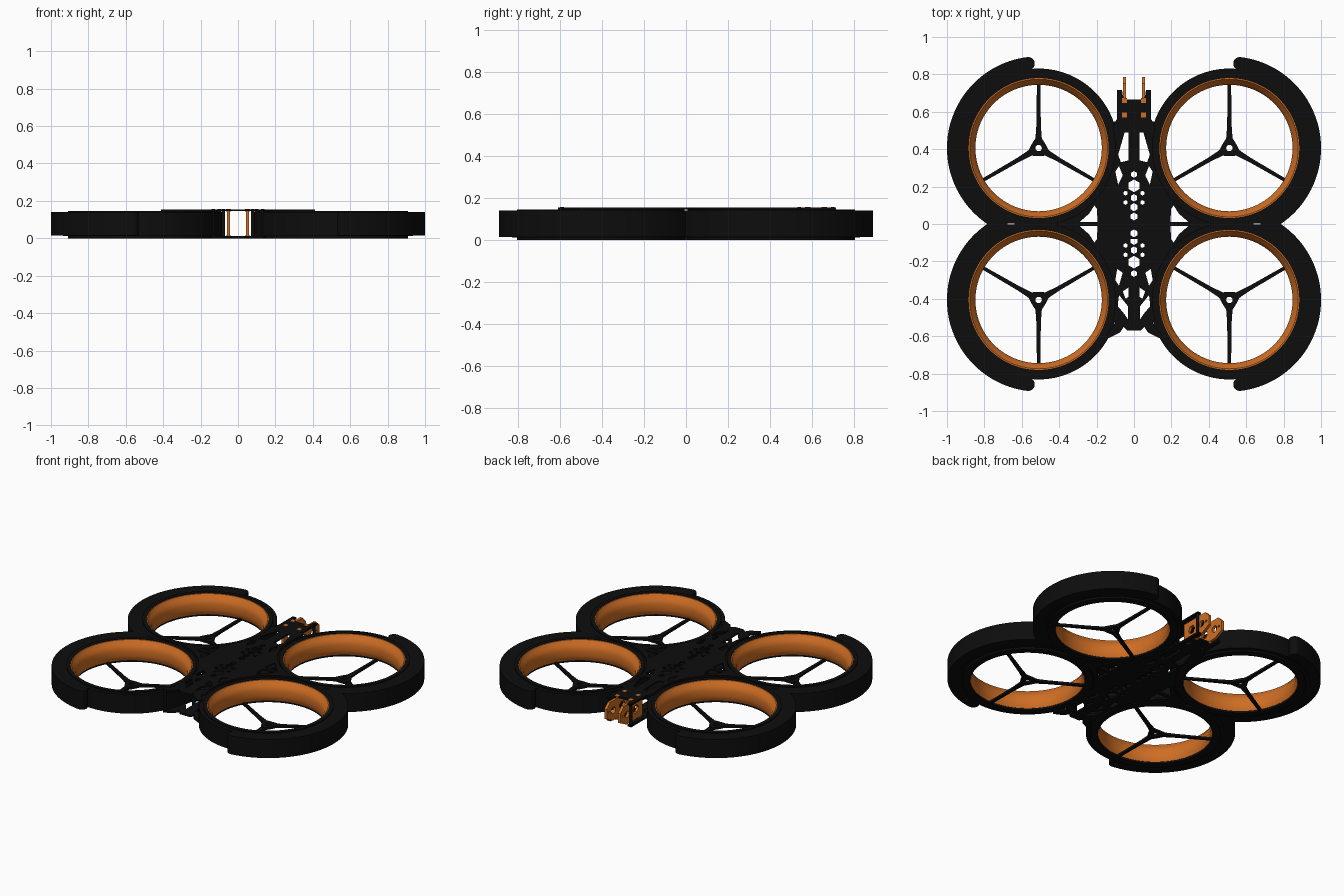
import bpy, bmesh
from math import sin, cos, radians, pi
from mathutils import Matrix

cube = bpy.data.objects.get("Cube")
if cube:
    bpy.data.objects.remove(cube, do_unlink=True)


def material(name, rgb, rough):
    m = bpy.data.materials.new(name)
    m.use_nodes = True
    m.diffuse_color = (*rgb, 1)
    node = m.node_tree.nodes["Principled BSDF"]
    node.inputs["Base Color"].default_value = (*rgb, 1)
    node.inputs["Roughness"].default_value = rough
    return m


BLACK = material("matte black", (0.004, 0.004, 0.004), 0.6)
ORANGE = material("orange", (0.62, 0.155, 0.018), 0.5)

CX, CY = 0.51, 0.406      # duct centre in each quadrant
TOP, DECK = 0.14, 0.145   # top of the foam guards, underside of the top deck


def finish(name, bm, mat):
    bmesh.ops.remove_doubles(bm, verts=bm.verts, dist=1e-5)
    bmesh.ops.recalc_face_normals(bm, faces=bm.faces)
    mesh = bpy.data.meshes.new(name)
    bm.to_mesh(mesh)
    bm.free()
    mesh.materials.append(mat)
    mesh.shade_smooth()
    mesh.set_sharp_from_angle(angle=radians(30))
    ob = bpy.data.objects.new(name, mesh)
    bpy.context.collection.objects.link(ob)
    return ob


def plate(name, loops, z0, z1, mat, matrix=Matrix()):
    """Flat sheet: first loop is the outline, the others are holes."""
    cu = bpy.data.curves.new(name, "CURVE")
    cu.dimensions, cu.fill_mode = "2D", "BOTH"
    cu.extrude = (z1 - z0) / 2
    for loop in loops:
        sp = cu.splines.new("POLY")
        sp.points.add(len(loop) - 1)
        for p, (x, y) in zip(sp.points, loop):
            p.co = (x, y, 0, 1)
        sp.use_cyclic_u = True
    tmp = bpy.data.objects.new(name + "_curve", cu)
    bpy.context.collection.objects.link(tmp)
    bpy.context.view_layer.update()
    mesh = tmp.evaluated_get(bpy.context.evaluated_depsgraph_get()).to_mesh()
    bm = bmesh.new()
    bm.from_mesh(mesh)
    bpy.data.objects.remove(tmp, do_unlink=True)
    bmesh.ops.transform(bm, matrix=matrix @ Matrix.Translation((0, 0, (z0 + z1) / 2)), verts=bm.verts)
    return finish(name, bm, mat)


def lathe(name, profile, cx, cy, mat, steps=96):
    bm = bmesh.new()
    vs = [bm.verts.new((r, 0, z)) for r, z in profile]
    edges = [bm.edges.new((a, b)) for a, b in zip(vs, vs[1:] + vs[:1])]
    bmesh.ops.spin(bm, geom=vs + edges, cent=(0, 0, 0), axis=(0, 0, 1), angle=2 * pi, steps=steps)
    bmesh.ops.translate(bm, vec=(cx, cy, 0), verts=bm.verts)
    return finish(name, bm, mat)


def box(name, centre, size, mat):
    bm = bmesh.new()
    bmesh.ops.create_cube(bm, size=1)
    bmesh.ops.scale(bm, vec=size, verts=bm.verts)
    bmesh.ops.translate(bm, vec=centre, verts=bm.verts)
    return finish(name, bm, mat)


def arc(cx, cy, r, a0, a1, n):
    return [(cx + r * cos(radians(a0 + (a1 - a0) * i / n)),
             cy + r * sin(radians(a0 + (a1 - a0) * i / n))) for i in range(n + 1)]


def circle(cx, cy, r, n=32, start=0):
    return arc(cx, cy, r, start, start + 360, n)[:-1]


def flip(loop, sx, sy):
    return [(x * sx, y * sy) for x, y in loop]


# Four ducts, each with liner, foam ring, cover plates, guard and motor mount
housing = [(0.374, 0.012), (0.425, 0.012), (0.425, TOP), (0.374, TOP)]
liner = [(0.374, 0.012), (0.374, 0.143), (0.368, 0.143), (0.362, 0.133), (0.353, 0.12),
         (0.343, 0.105), (0.338, 0.085), (0.338, 0.045), (0.342, 0.03), (0.35, 0.012)]
top_cover = [(0.374, TOP), (0.4, TOP), (0.4, 0.146), (0.374, 0.146)]
base_ring = [(0.352, 0), (0.4, 0), (0.4, 0.013), (0.352, 0.013)]

# Outer guard with a rounded tip at one end
tip = (CX + 0.455 * cos(radians(83)), CY + 0.455 * sin(radians(83)))
guard = (arc(CX, CY, 0.49, -57, 83, 60) + arc(*tip, 0.035, 90, 255, 10)
         + arc(CX, CY, 0.415, 83, -75, 50))

for sx, side in ((1, "left"), (-1, "right")):
    for sy, end in ((1, "back"), (-1, "front")):
        tag = f"{end}_{side}"
        x, y = sx * CX, sy * CY
        lathe("duct_housing_" + tag, housing, x, y, BLACK)
        lathe("duct_liner_" + tag, liner, x, y, ORANGE)
        lathe("duct_top_cover_" + tag, top_cover, x, y, BLACK)
        lathe("duct_base_ring_" + tag, base_ring, x, y, BLACK)
        plate("outer_guard_" + tag, [flip(guard, sx, sy)], 0.015, TOP, BLACK)
        # Three-spoke motor mount in the base plane
        hub = [(x + r * cos(radians(a)), y + r * sin(radians(a)))
               for k in range(3) for da, r in ((-14, 0.058), (14, 0.058), (35, 0.046), (60, 0.042), (85, 0.046))
               for a in [sy * 90 + 120 * k + da]]
        plate("motor_mount_" + tag, [hub, circle(x, y, 0.017)], 0, 0.016, BLACK)
        for k in range(3):
            turn = Matrix.Translation((x, y, 0)) @ Matrix.Rotation(radians(sy * 90 + 120 * k), 4, "Z")
            spoke = [(0.04, -0.018), (0.12, -0.012), (0.36, -0.009),
                     (0.36, 0.009), (0.12, 0.012), (0.04, 0.018)]
            plate(f"motor_spoke_{k + 1}_{tag}", [spoke], 0, 0.014, BLACK, turn)

# Central decks: outline hugging the ducts, pierced by lightening holes
half = ([(0.05, 0.665), (0.06, 0.69), (0.064, 0.716), (0.092, 0.716), (0.092, 0.56), (0.11, 0.53)]
        + arc(CX, CY, 0.41, 165, 256, 24) + arc(CX, -CY, 0.41, 104, 195, 24)
        + [(0.1, -0.53), (0.148, -0.59), (0.135, -0.61), (0.075, -0.58), (0.055, -0.55), (0.035, -0.57)])
outline = half + flip(half, -1, 1)[::-1]

side_holes = [
    [(0.03, 0.49), (0.05, 0.49), (0.085, 0.37), (0.07, 0.33), (0.03, 0.34)],
    [(0.08, 0.31), (0.1, 0.28), (0.085, 0.21), (0.06, 0.26)],
    [(0.06, -0.26), (0.09, -0.24), (0.1, -0.3), (0.08, -0.33)],
    [(0.03, -0.34), (0.06, -0.36), (0.045, -0.4), (0.03, -0.39)],
    [(0.032, -0.44), (0.08, -0.38), (0.088, -0.44), (0.06, -0.47), (0.032, -0.51)],
]
crescent = [(0.195, 0.012), (0.198, 0.08), (0.212, 0.1), (0.24, 0.055), (0.29, 0.012)]
holes = [flip(h, s, 1) for h in side_holes for s in (1, -1)]
holes += [flip(crescent, sx, sy) for sx in (1, -1) for sy in (1, -1)]
for s in (1, -1):
    holes += [circle(0, s * y, r, 6, 30) for y, r in ((0.265, 0.018), (0.204, 0.034), (0.14, 0.02), (0.09, 0.022))]
    holes += [circle(sx * 0.045, s * y, 0.013, 6, 30) for sx in (1, -1) for y in (0.165, 0.115)]
holes += [circle(0, y, 0.021, 6, 30) for y in (0.04, -0.01, -0.05)][::2]

plate("top_deck", [outline] + holes, DECK, 0.155, BLACK)
plate("bottom_deck", [outline] + holes, 0, 0.013, BLACK)

# Standoffs between the decks, with screw heads
for sx, side in ((1, "left"), (-1, "right")):
    for x, y, end in ((0.079, 0.7, "back"), (0.132, -0.592, "front"), (0.1, 0.54, "middle")):
        plate(f"standoff_{end}_{side}", [circle(sx * x, y, 0.009, 16)], 0.01, 0.157, BLACK)

# Rear camera bracket: two upright cheeks with tabs through the top deck
cheek = [(0.55, 0.013), (0.72, 0.013), (0.785, 0.045), (0.785, 0.11), (0.75, DECK), (0.55, DECK)]
cheek_holes = [circle(0.715, 0.08, 0.022, 24), circle(0.757, 0.08, 0.008, 12), circle(0.62, 0.08, 0.03, 6)]
upright = Matrix(((0, 0, 1, 0), (1, 0, 0, 0), (0, 1, 0, 0), (0, 0, 0, 1)))
for sx, side in ((1, "left"), (-1, "right")):
    x = sx * 0.051
    plate("camera_cheek_" + side, [cheek] + cheek_holes, x - 0.009, x + 0.009, ORANGE, upright)
    for i, y in enumerate((0.66, 0.582)):
        box(f"camera_tab_{i + 1}_{side}", (x, y, 0.15), (0.026, 0.026, 0.014), ORANGE)
        box(f"camera_foot_{i + 1}_{side}", (x, y, 0.007), (0.026, 0.026, 0.014), ORANGE)
